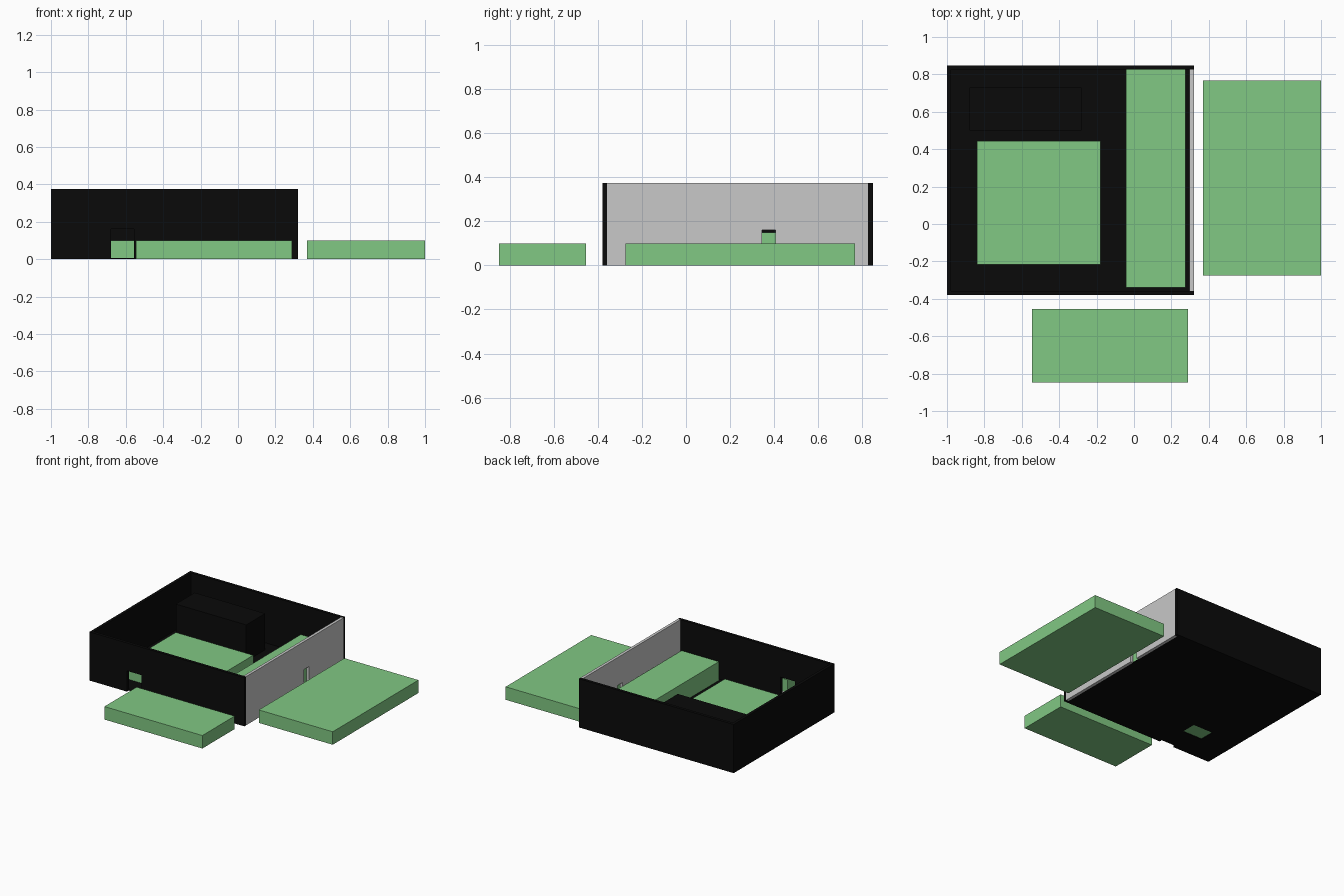
import bpy
import bmesh

if "Cube" in bpy.data.objects:
    bpy.data.objects.remove(bpy.data.objects["Cube"])


def material(name, rgb):
    m = bpy.data.materials.new(name)
    m.diffuse_color = (*rgb, 1.0)
    m.use_nodes = True
    m.node_tree.nodes["Principled BSDF"].inputs["Base Color"].default_value = m.diffuse_color
    return m


BLACK = material("black", (0.003, 0.003, 0.003))
GREEN = material("soft green", (0.220, 0.580, 0.228))
GREY = material("light grey", (0.578, 0.578, 0.578))


def slab(name, x, y, z, mat):
    """Box given by its (min, max) range on each axis."""
    bm = bmesh.new()
    bmesh.ops.create_cube(bm, size=1)
    for v in bm.verts:
        v.co = [r[0] if c < 0 else r[1] for c, r in zip(v.co, (x, y, z))]
    me = bpy.data.meshes.new(name)
    bm.to_mesh(me)
    bm.free()
    me.materials.append(mat)
    ob = bpy.data.objects.new(name, me)
    bpy.context.collection.objects.link(ob)
    return ob


def cut(target, name, x, y, z):
    """Opening made with a hidden box cutter."""
    c = slab(name, x, y, z, target.data.materials[0])
    c.hide_render = True
    c.hide_viewport = True
    c.display_type = 'WIRE'
    mod = target.modifiers.new(name, 'BOOLEAN')
    mod.operation = 'DIFFERENCE'
    mod.solver = 'EXACT'
    mod.object = c


X0, X1, Y0, Y1, H = -1.0, 0.32, -0.38, 0.848, 0.375
T, F = 0.022, 0.005        # wall and floor thickness

# Walls
front = slab("front_wall", (X0, X1), (Y0, Y0 + T), (0, H), BLACK)
slab("back_wall", (X0, X1), (Y1 - T, Y1), (0, H), BLACK)
slab("left_wall", (X0, X0 + T), (Y0 + T, Y1 - T), (0, H), BLACK)
right = slab("right_wall", (X1 - T, X1), (Y0 + T, Y1 - T), (0, H), GREY)

# Floor with a small opening under the square platform
floor = slab("floor", (X0 + T, X1 - T), (Y0 + T, Y1 - T), (0, F), BLACK)
cut(floor, "floor_opening_cutter", (-0.76, -0.59), (-0.17, -0.05), (-0.1, 0.1))

# Doorways
cut(front, "front_door_cutter", (-0.68, -0.555), (Y0 - 0.1, Y0 + 0.1), (-0.1, 0.16))
cut(right, "right_door_cutter", (X1 - 0.1, X1 + 0.1), (0.345, 0.407), (-0.1, 0.16))

# Inside: platforms and dark cabinet
slab("square_platform", (-0.84, -0.18), (-0.217, 0.443), (F, 0.10), GREEN)
slab("long_platform", (-0.043, 0.275), (-0.34, 0.825), (F, 0.15), GREEN)
slab("dark_cabinet", (-0.88, -0.28), (0.50, 0.73), (F, 0.285), BLACK)

# Outside platforms
slab("front_platform", (-0.545, 0.29), (-0.848, -0.455), (0, 0.10), GREEN)
slab("right_platform", (0.37, 1.0), (-0.275, 0.768), (0, 0.10), GREEN)
